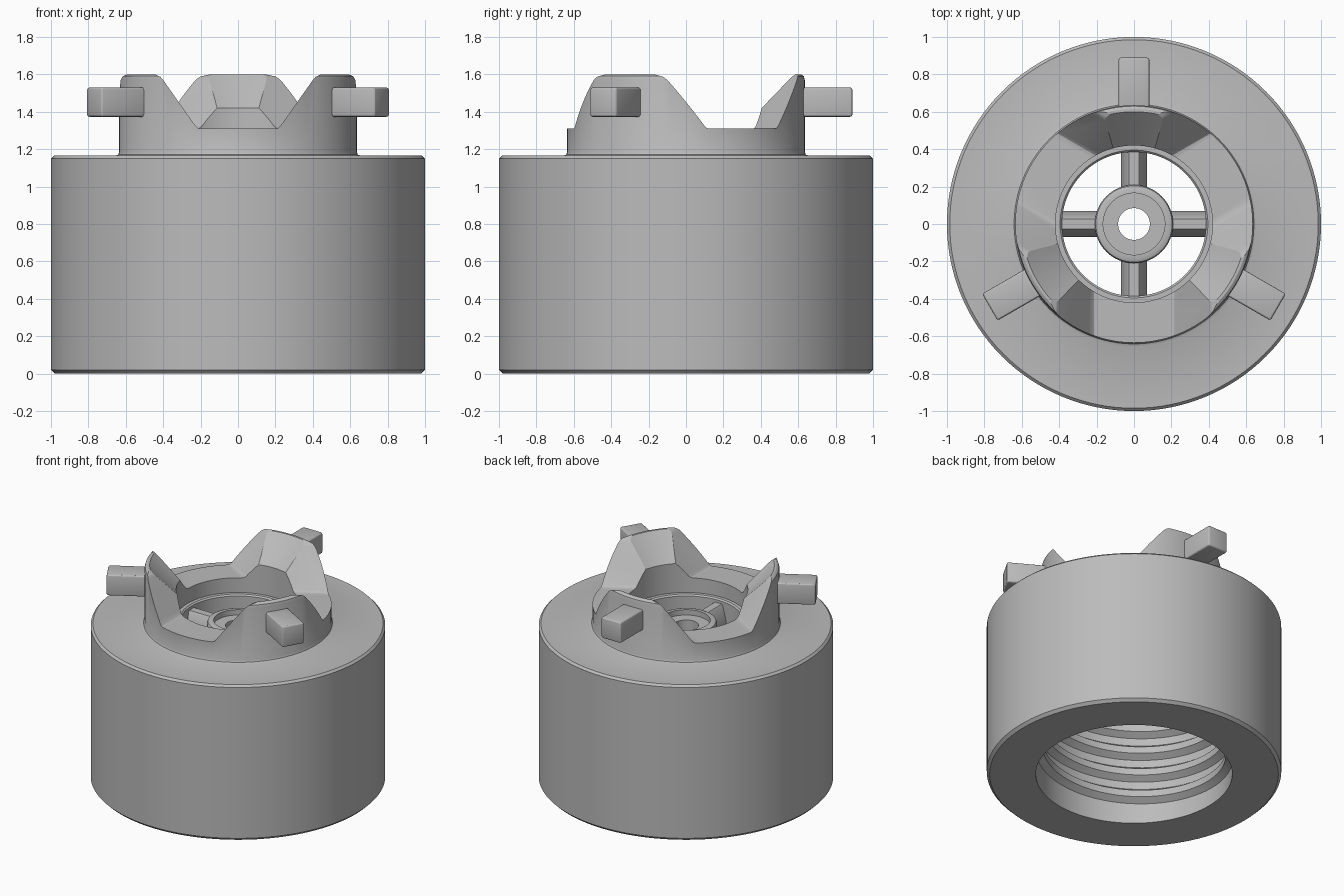
import bpy, bmesh, math
from mathutils import Matrix, Vector

if "Cube" in bpy.data.objects:
    bpy.data.objects.remove(bpy.data.objects["Cube"])

grey = bpy.data.materials.new("plain grey")
grey.use_nodes = True
colour = (0.5, 0.5, 0.5, 1)
grey.diffuse_color = colour
grey.node_tree.nodes["Principled BSDF"].inputs["Base Color"].default_value = colour


def finish(name, bm):
    """Turn a bmesh into a shaded object."""
    bmesh.ops.recalc_face_normals(bm, faces=bm.faces[:])
    mesh = bpy.data.meshes.new(name)
    bm.to_mesh(mesh)
    bm.free()
    mesh.materials.append(grey)
    obj = bpy.data.objects.new(name, mesh)
    bpy.context.collection.objects.link(obj)
    return obj


def smooth(obj):
    bpy.ops.object.select_all(action='DESELECT')
    obj.select_set(True)
    bpy.context.view_layer.objects.active = obj
    bpy.ops.object.shade_smooth_by_angle(angle=math.radians(25))


def bridge(bm, a, b):
    n = len(a)
    for i in range(n):
        bm.faces.new((a[i], a[(i + 1) % n], b[(i + 1) % n], b[i]))


def revolve(name, profile, steps=128):
    """Spin a closed (radius, height) profile around z."""
    bm = bmesh.new()
    rings = []
    for s in range(steps):
        t = math.tau * s / steps
        rings.append([bm.verts.new((r * math.cos(t), r * math.sin(t), z)) for r, z in profile])
    for s in range(steps):
        bridge(bm, rings[s], rings[(s + 1) % steps])
    return finish(name, bm)


def prism(name, outline, start, end, angle):
    """Extrude an (across, height) outline outward along a direction."""
    bm = bmesh.new()
    ends = [[bm.verts.new((d, -x, z)) for x, z in outline] for d in (start, end)]
    bridge(bm, *ends)
    for loop in ends:
        bm.faces.new(loop)
    bm.transform(Matrix.Rotation(math.radians(angle), 4, 'Z'))
    return finish(name, bm)


def mirrored(half):
    return half + [(-x, z) for x, z in reversed(half)]


# Body with hollow underside, raised neck and funnel mouth
body = revolve("body", [
    (0.667, 0), (0.98, 0), (1, 0.02), (1, 1.15), (0.985, 1.165),
    (0.655, 1.165), (0.641, 1.171), (0.635, 1.185),
    (0.635, 1.57), (0.63, 1.59), (0.615, 1.6), (0.6, 1.6),
    (0.42, 1.42), (0.42, 1.2), (0.395, 1.2), (0.385, 1.19), (0.385, 1.0),
    (0.667, 1.0)])

# Three notches leave three crown teeth
notch = mirrored([(0.2, 1.31), (0.215, 1.313), (0.228, 1.325), (0.4, 1.57),
                  (0.415, 1.587), (0.445, 1.601), (0.5, 1.75)])
for angle in (-90, 30, 150):
    cutter = prism("notch_cutter", notch, 0, 0.9, angle)
    cutter.hide_render = True
    mod = body.modifiers.new("notch", 'BOOLEAN')
    mod.operation = 'DIFFERENCE'
    mod.solver = 'EXACT'
    mod.object = cutter
    bpy.context.view_layer.objects.active = body
    bpy.ops.object.modifier_apply(modifier=mod.name)
    bpy.data.objects.remove(cutter)
smooth(body)

# Locking pegs on the teeth
for name, angle in (("back", 90), ("right", 210), ("left", 330)):
    peg = prism(name + "_peg", mirrored([(0.0825, 1.373), (0.0825, 1.53)]), 0.575, 0.89, angle)
    bm = bmesh.new()
    bm.from_mesh(peg.data)
    bmesh.ops.bevel(bm, geom=bm.edges[:], offset=0.014, segments=3, profile=0.5, affect='EDGES')
    bm.to_mesh(peg.data)
    bm.free()
    smooth(peg)

# Centre hub with recessed seat
smooth(revolve("hub", [
    (0.085, 1.0), (0.085, 1.15), (0.165, 1.15), (0.165, 1.19),
    (0.19, 1.19), (0.204, 1.184), (0.21, 1.17), (0.21, 1.0)], 64))

# Tapered spokes joining the hub to the ring
spoke = mirrored([(0.07, 1.0), (0.065, 1.06), (0.036, 1.16), (0.028, 1.17)])
for i, name in enumerate(("left", "back", "right", "front")):
    smooth(prism(name + "_spoke", spoke, 0.19, 0.4, i * 90))

# Internal screw thread, fading out at both ends
bm = bmesh.new()
pitch, low, turns, steps = 0.17, 0.1, 4.75, 72
total = int(turns * steps)
sections = []
for s in range(total + 1):
    t = math.tau * s / steps
    z = low + pitch * s / steps
    fade = min(1, s / 12, (total - s) / 12)
    crest = 0.668 - 0.045 * fade
    sections.append([bm.verts.new((r * math.cos(t), r * math.sin(t), z + dz))
                     for r, dz in ((0.672, -0.06), (crest, -0.025), (crest, 0.025), (0.672, 0.06))])
for a, b in zip(sections, sections[1:]):
    bridge(bm, a, b)
bm.faces.new(sections[0])
bm.faces.new(sections[-1])
smooth(finish("inner_thread", bm))
